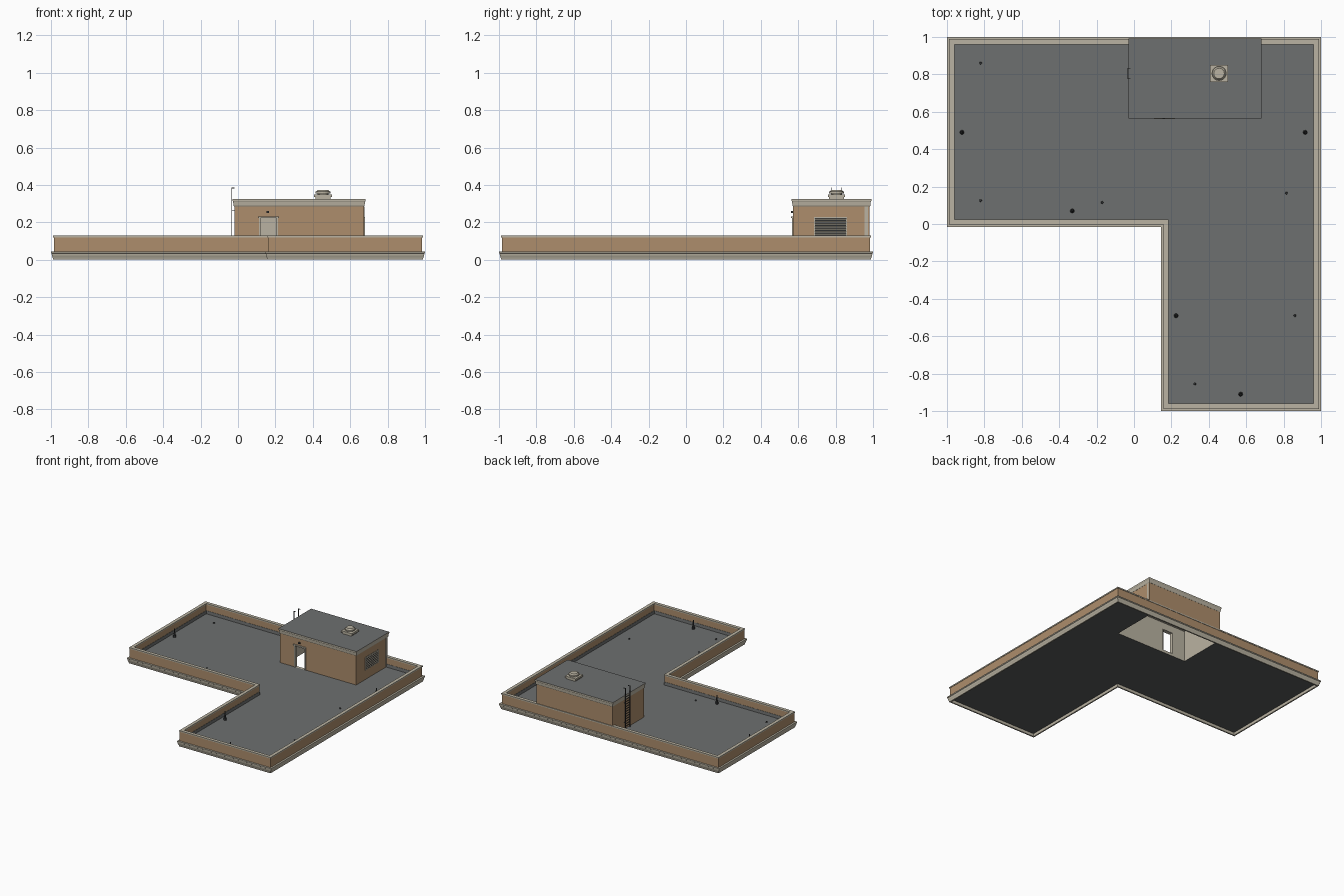
import bpy, bmesh, math
from mathutils import Matrix, Vector

if "Cube" in bpy.data.objects:
    bpy.data.objects.remove(bpy.data.objects["Cube"])


def material(name, rgb):
    m = bpy.data.materials.new(name)
    m.use_nodes = True
    m.diffuse_color = (*rgb, 1)
    m.node_tree.nodes["Principled BSDF"].inputs["Base Color"].default_value = (*rgb, 1)
    return m


BROWN = material("tan wall", (0.42, 0.27, 0.15))
STONE = material("pale stone", (0.49, 0.45, 0.36))
ROOF = material("roof grey", (0.155, 0.162, 0.16))
UNDER = material("underside grey", (0.1, 0.106, 0.105))
DARK = material("dark metal", (0.045, 0.048, 0.05))


def finish(name, bm, mats, rule=None):
    bmesh.ops.recalc_face_normals(bm, faces=bm.faces)
    for f in bm.faces:
        f.material_index = rule(f) if rule else 0
    me = bpy.data.meshes.new(name)
    bm.to_mesh(me)
    bm.free()
    for m in mats:
        me.materials.append(m)
    ob = bpy.data.objects.new(name, me)
    bpy.context.collection.objects.link(ob)
    return ob


def add_box(bm, lo, hi, tilt=None):
    lo, hi = Vector(lo), Vector(hi)
    mat = Matrix.Translation((lo + hi) / 2)
    if tilt:
        mat = mat @ tilt
    bmesh.ops.create_cube(bm, size=1, matrix=mat @ Matrix.Diagonal((*(hi - lo), 1)))


def boxes(name, spans, mats, rule=None):
    bm = bmesh.new()
    for span in spans:
        add_box(bm, *span)
    return finish(name, bm, mats, rule)


def loft(name, outline, profile, mats, solid=False, rule=None):
    """Sweep (offset, z) steps round an outline of (x, y, outward sx, outward sy)."""
    bm = bmesh.new()
    rows = [[bm.verts.new((x + sx * o, y + sy * o, z)) for x, y, sx, sy in outline]
            for o, z in profile]
    pairs = list(zip(rows, rows[1:]))
    if not solid:
        pairs.append((rows[-1], rows[0]))
    n = len(outline)
    for a, b in pairs:
        for i in range(n):
            j = (i + 1) % n
            bm.faces.new((a[i], a[j], b[j], b[i]))
    if solid:
        bm.faces.new(rows[0])
        bm.faces.new(rows[-1])
    return finish(name, bm, mats, rule)


def cylinder(bm, x, y, z0, z1, r0, r1, sides=12):
    bmesh.ops.create_cone(bm, cap_ends=True, segments=sides, radius1=r0, radius2=r1,
                          depth=z1 - z0, matrix=Matrix.Translation((x, y, (z0 + z1) / 2)))


def cut(ob, cutter):
    mod = ob.modifiers.new("cut", "BOOLEAN")
    mod.operation = "DIFFERENCE"
    mod.solver = "EXACT"
    mod.object = cutter


# Outlines of the main roof and the stair house
W = 0.985
L_SHAPE = [(-W, W, -1, 1), (-W, 0, -1, -1), (0.16, 0, -1, -1),
           (0.16, -W, -1, -1), (W, -W, 1, -1), (W, W, 1, 1)]
HX0, HX1, HY0, HY1 = -0.02, 0.673, 0.573, 0.982
HOUSE = [(HX0, HY0, -1, -1), (HX1, HY0, 1, -1), (HX1, HY1, 1, 1), (HX0, HY1, -1, 1)]
FLOOR = 0.045

# Hidden cutters: the room open to below, and the doorway
room = boxes("room_cutter", [((0, 0.593, -0.1), (0.653, 0.955, 0.28))], [])
doorway = boxes("doorway_cutter", [((0.12, 0.5, FLOOR), (0.207, 0.65, 0.222))], [])
for c in (room, doorway):
    c.hide_render = True
    c.hide_viewport = True
    c.display_type = "WIRE"

# Roof deck with dark underside; cut faces take the first slot
deck = loft("roof_deck", L_SHAPE, [(-0.01, 0.022), (-0.01, FLOOR)],
            [STONE, ROOF, UNDER], True, lambda f: 2 if f.normal.z < -0.5 else 1)
cut(deck, room)

# Moulded cornice round the foot, parapet, coping and flashing
loft("foot_cornice", L_SHAPE,
     [(-0.008, 0), (0.003, 0), (0.006, 0.012), (0.01, 0.022), (0.012, 0.034),
      (0.015, 0.036), (0.015, 0.045), (-0.008, 0.045)], [STONE])
loft("parapet_wall", L_SHAPE,
     [(-0.02, 0.04), (0, 0.04), (0, 0.12), (-0.02, 0.12)], [BROWN])
loft("parapet_coping", L_SHAPE,
     [(-0.024, 0.12), (0.003, 0.12), (0.003, 0.13), (-0.024, 0.13)], [STONE])
loft("parapet_flashing", L_SHAPE,
     [(-0.024, 0.04), (-0.019, 0.04), (-0.019, 0.07), (-0.022, 0.07)], [ROOF])

# Stair house with its flared eaves
walls = loft("stair_house_walls", HOUSE, [(0, 0.03), (0, 0.29)],
             [STONE, BROWN], True, lambda f: 1)
cut(walls, room)
cut(walls, doorway)
loft("stair_house_eaves", HOUSE,
     [(0.001, 0.285), (0.004, 0.29), (0.006, 0.31), (0.009, 0.315), (0.009, 0.325)],
     [STONE, ROOF], True, lambda f: 1 if f.normal.z > 0.9 else 0)
boxes("corner_strip", [((HX1 - 0.002, 0.955, FLOOR), (HX1 + 0.002, 0.973, 0.285))], [STONE])

# Door surround and lamp
boxes("door_frame", [((0.112, 0.567, FLOOR), (0.121, 0.594, 0.225)),
                     ((0.206, 0.567, FLOOR), (0.215, 0.594, 0.225)),
                     ((0.106, 0.562, 0.222), (0.219, 0.594, 0.232))], [STONE])
boxes("door_lamp", [((0.153, 0.561, 0.249), (0.167, 0.575, 0.26))], [DARK])

# Louvred grille on the side wall
LY0, LY1, LZ0, LZ1 = 0.685, 0.862, 0.122, 0.228
GX = HX1 + 0.005
boxes("grille_back", [((HX1 - 0.002, LY0, LZ0), (HX1 + 0.001, LY1, LZ1))], [DARK])
boxes("grille_frame", [((HX1, LY0, LZ0), (GX, LY0 + 0.006, LZ1)),
                       ((HX1, LY1 - 0.006, LZ0), (GX, LY1, LZ1)),
                       ((HX1, LY0, LZ0), (GX, LY1, LZ0 + 0.005)),
                       ((HX1, LY0, LZ1 - 0.005), (GX, LY1, LZ1))], [STONE])
tilt = Matrix.Rotation(math.radians(25), 4, "Y")
slats = []
for i in range(7):
    z = LZ0 + 0.011 + i * 0.0135
    slats.append(((HX1, LY0 + 0.005, z), (GX, LY1 - 0.005, z + 0.006), tilt))
boxes("grille_slats", slats, [STONE])

# Roof ventilator: curb, plate, neck and cap
VX, VY = 0.455, 0.805
boxes("ventilator_base", [((VX - 0.04, VY - 0.04, 0.32), (VX + 0.04, VY + 0.04, 0.337)),
                          ((VX - 0.048, VY - 0.046, 0.335), (VX + 0.048, VY + 0.046, 0.35))],
      [STONE])
bm = bmesh.new()
for z0, z1, r0, r1 in ((0.35, 0.357, 0.03, 0.03), (0.355, 0.364, 0.04, 0.04),
                       (0.364, 0.374, 0.036, 0.028)):
    cylinder(bm, VX, VY, z0, z1, r0, r1, 20)
cap = finish("ventilator_cap", bm, [STONE])

# Access ladder with hooked rails
spans = []
for y in (0.777, 0.833):
    spans += [((-0.036, y - 0.002, FLOOR), (-0.032, y + 0.002, 0.385)),
              ((-0.036, y - 0.002, 0.381), (-0.018, y + 0.002, 0.385))]
for i in range(13):
    z = 0.07 + i * 0.02
    spans.append(((-0.0355, 0.777, z), (-0.0325, 0.833, z + 0.003)))
for z in (0.1, 0.26):
    for y in (0.777, 0.833):
        spans.append(((-0.034, y - 0.0015, z), (HX0, y + 0.0015, z + 0.003)))
boxes("ladder", spans, [DARK])

# Slim vent pipes standing on the deck
bm = bmesh.new()
for x, y in ((-0.92, 0.49), (0.915, 0.49), (-0.33, 0.07), (0.225, -0.49), (0.57, -0.91)):
    cylinder(bm, x, y, FLOOR, FLOOR + 0.03, 0.012, 0.008, 8)
    cylinder(bm, x, y, FLOOR + 0.03, FLOOR + 0.07, 0.006, 0.004, 8)
finish("vent_pipes", bm, [DARK])

# Small drains
bm = bmesh.new()
for x, y in ((-0.82, 0.86), (-0.82, 0.125), (-0.17, 0.115),
             (0.815, 0.165), (0.86, -0.49), (0.325, -0.855)):
    cylinder(bm, x, y, FLOOR, FLOOR + 0.008, 0.007, 0.005, 8)
finish("roof_drains", bm, [DARK])
